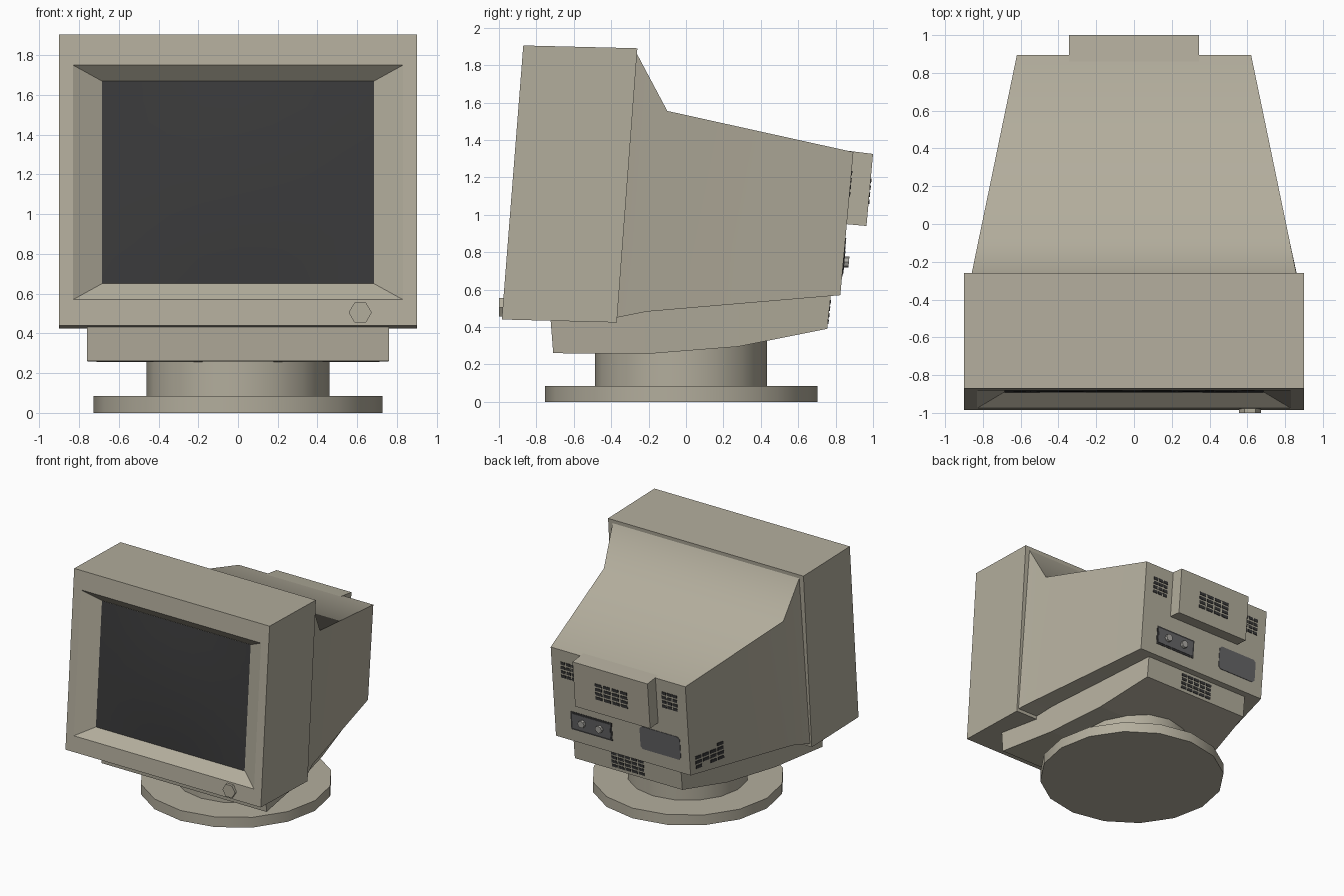
import bpy, bmesh, math
from mathutils import Vector

if "Cube" in bpy.data.objects:
    bpy.data.objects.remove(bpy.data.objects["Cube"])


def material(name, rgb):
    m = bpy.data.materials.new(name)
    m.diffuse_color = (*rgb, 1)
    m.use_nodes = True
    m.node_tree.nodes["Principled BSDF"].inputs["Base Color"].default_value = m.diffuse_color
    return m


BEIGE = material("beige plastic", (0.45, 0.42, 0.335))
GLASS = material("dark glass", (0.042, 0.042, 0.043))
VENT = material("vent black", (0.04, 0.04, 0.04))
PANEL = material("grey panel", (0.13, 0.13, 0.135))
METAL = material("light metal", (0.42, 0.41, 0.38))


def finish(bm, name, mat, smooth=None):
    bmesh.ops.recalc_face_normals(bm, faces=bm.faces)
    me = bpy.data.meshes.new(name)
    bm.to_mesh(me)
    bm.free()
    me.materials.append(mat)
    ob = bpy.data.objects.new(name, me)
    bpy.context.collection.objects.link(ob)
    if smooth:
        bpy.ops.object.select_all(action='DESELECT')
        ob.select_set(True)
        bpy.context.view_layer.objects.active = ob
        bpy.ops.object.shade_smooth_by_angle(angle=math.radians(smooth))
    return ob


def add_loft(bm, rings):
    """Skin equal-sized closed rings and cap both ends."""
    vs = [[bm.verts.new(p) for p in r] for r in rings]
    n = len(rings[0])
    for a, b in zip(vs, vs[1:]):
        for i in range(n):
            bm.faces.new((a[i], a[(i + 1) % n], b[(i + 1) % n], b[i]))
    bm.faces.new(vs[0])
    bm.faces.new(vs[-1])


def loft(name, rings, mat, smooth=None):
    bm = bmesh.new()
    add_loft(bm, rings)
    return finish(bm, name, mat, smooth)


def ring(top, bottom):
    """Symmetric four-point ring from (half width, y, z) at top and bottom."""
    (xt, yt, zt), (xb, yb, zb) = top, bottom
    return [(-xb, yb, zb), (xb, yb, zb), (xt, yt, zt), (-xt, yt, zt)]


def front_y(z):
    return -0.985 + (z - 0.44) * 0.0785


def rear_y(z):
    return 0.895 - (1.335 - z) * 0.0915


# bezel: tilted box with a sloped recess around the screen
loft("bezel", [
    ring((0.9, -0.26, 1.89), (0.9, -0.37, 0.424)),
    ring((0.9, front_y(1.905), 1.905), (0.9, front_y(0.44), 0.44)),
    ring((0.83, front_y(1.75), 1.75), (0.83, front_y(0.57), 0.57)),
    ring((0.685, front_y(1.67) + 0.08, 1.67), (0.685, front_y(0.65) + 0.08, 0.65)),
], BEIGE)

# gently bulging screen
bm = bmesh.new()
bmesh.ops.create_grid(bm, x_segments=8, y_segments=8, size=1)
for v in bm.verts:
    u, w = v.co.x, v.co.y
    z = 1.16 + 0.51 * w
    v.co = (0.685 * u, front_y(z) + 0.077 - 0.025 * (1 - u * u) * (1 - w * w), z)
screen = finish(bm, "screen", GLASS, 30)
if screen.data.polygons[0].normal.y > 0:
    screen.data.flip_normals()

# tapering rear housing
loft("rear_housing", [
    ring((0.86, -0.265, 1.865), (0.885, -0.37, 0.45)),
    ring((0.826, -0.10, 1.555), (0.832, -0.21, 0.482)),
    ring((0.62, rear_y(1.335), 1.335), (0.62, rear_y(0.57), 0.57)),
], BEIGE, 56)

# raised box on the back
loft("rear_box", [
    ring((0.345, 0.85, 1.344), (0.345, 0.82, 0.953)),
    ring((0.345, 1.0, 1.325), (0.345, 0.965, 0.94)),
], BEIGE)

# swivel cradle under the housing
loft("cradle", [
    ring((0.76, -0.725, 0.45), (0.76, -0.71, 0.26)),
    ring((0.67, -0.22, 0.50), (0.67, -0.22, 0.255)),
    ring((0.58, 0.28, 0.54), (0.58, 0.28, 0.295)),
    ring((0.495, 0.775, 0.575), (0.495, 0.755, 0.39)),
], BEIGE)


# round stand
def disc(name, r, z0, z1, sides):
    rings = [[(r * math.sin(math.tau * i / sides), -0.026 - r * math.cos(math.tau * i / sides), z)
              for i in range(sides)] for z in (z0, z1)]
    loft(name, rings, BEIGE, 40)


disc("stand_base", 0.728, 0, 0.085, 16)
disc("stand_neck", 0.46, 0.08, 0.34, 16)

# hexagonal power knob
loft("power_knob", [[(0.615 + 0.058 * math.cos(math.tau * i / 6), y,
                      0.505 + 0.058 * math.sin(math.tau * i / 6)) for i in range(6)]
                    for y in (-1.0, -0.95)], BEIGE)


# surface maps: (across, z) to a point on a face, plus its outward direction
def on_rear(a, z):
    return Vector((a, rear_y(z), z))


def on_box(a, z):
    return Vector((a, 1.0 - (1.325 - z) * 0.091, z))


def on_cradle(a, z):
    return Vector((a, 0.755 + (z - 0.39) * 0.108, z))


def on_left_side(d, z):
    return Vector((-(0.62 + 0.203 * d), rear_y(z) - d, z))


BACK, LEFT = Vector((0, 1, 0)), Vector((-1, 0, 0))


def add_plate(bm, surf, out, a0, a1, z0, z1, lift=0.004, c=0.0):
    """Thin plate on a surface, with corners cut by c."""
    pts = [(a0, z0), (a1, z0), (a1, z1), (a0, z1)]
    if c:
        pts = [(a0 + c, z0), (a1 - c, z0), (a1, z0 + c), (a1, z1 - c),
               (a1 - c, z1), (a0 + c, z1), (a0, z1 - c), (a0, z0 + c)]
    add_loft(bm, [[surf(*p) + out * h for p in pts] for h in (-0.004, lift)])


def vents(name, surf, out, a0, a1, z0, z1, cols, rows, skip=()):
    bm = bmesh.new()
    da, dz = (a1 - a0) / cols, (z1 - z0) / rows
    for i in range(cols):
        for j in range(rows):
            if (i, j) not in skip:
                a, z = a0 + i * da, z0 + j * dz
                add_plate(bm, surf, out, a + 0.1 * da, a + 0.9 * da, z + 0.18 * dz, z + 0.82 * dz)
    finish(bm, name, VENT)


vents("rear_vent_a", on_rear, BACK, 0.39, 0.54, 1.09, 1.24, 3, 4)
vents("rear_vent_b", on_rear, BACK, -0.54, -0.39, 1.09, 1.24, 3, 4)
vents("box_vent", on_box, BACK, -0.155, 0.155, 1.05, 1.20, 4, 4)
vents("cradle_vent", on_cradle, BACK, -0.155, 0.155, 0.41, 0.55, 5, 4)
vents("side_vent", on_left_side, LEFT, 0.05, 0.35, 0.60, 0.76, 4, 4,
      skip=((0, 3), (1, 0), (1, 3), (2, 3)))


# rear panels
def panel(name, mat, a0, a1, z0, z1, lift, c=0.0):
    bm = bmesh.new()
    add_plate(bm, on_rear, BACK, a0, a1, z0, z1, lift, c)
    finish(bm, name, mat)


panel("label_plate", PANEL, -0.54, -0.17, 0.68, 0.875, 0.004, 0.02)
panel("socket_surround", VENT, 0.09, 0.47, 0.67, 0.825, 0.003)
panel("socket_plate", PANEL, 0.105, 0.455, 0.685, 0.81, 0.006)

# two round sockets
for k, x in enumerate((0.2, 0.36)):
    pts = [(x + 0.03 * math.cos(math.tau * i / 8), 0.748 + 0.03 * math.sin(math.tau * i / 8))
           for i in range(8)]
    loft(f"socket_{k + 1}", [[on_rear(*p) + BACK * h for p in pts] for h in (0, 0.03)], METAL)
